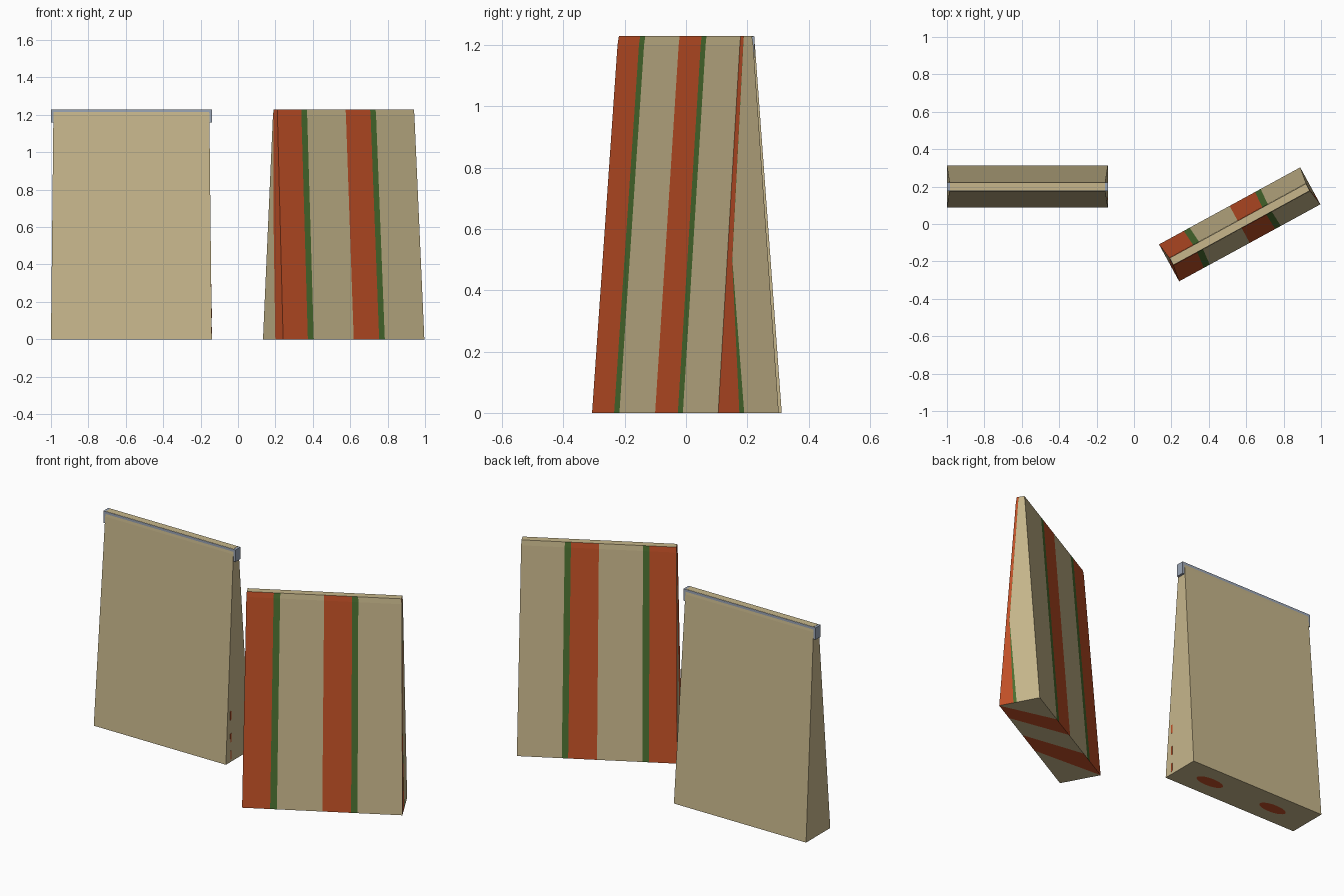
import bpy, bmesh, math
from mathutils import Vector, Matrix

if "Cube" in bpy.data.objects:
    bpy.data.objects.remove(bpy.data.objects["Cube"])

def material(name, rgb):
    m = bpy.data.materials.new(name)
    m.diffuse_color = (*rgb, 1)
    m.use_nodes = True
    m.node_tree.nodes["Principled BSDF"].inputs["Base Color"].default_value = m.diffuse_color
    return m

TAN, RED, GREEN, GREY = 0, 1, 2, 3
MATS = [material("tan paper", (0.57, 0.47, 0.26)),
        material("rust red", (0.54, 0.08, 0.02)),
        material("dark green", (0.07, 0.16, 0.03)),
        material("blue grey", (0.33, 0.38, 0.47))]

# Tapered bag levels: z, half width, half depth
LEVELS = [(0, 0.43, 0.1125), (1.2, 0.417, 0.025), (1.23, 0.415, 0.021)]
PLAIN = [(0, 1, TAN)]
STRIPES = [(0, .175, RED), (.175, .217, GREEN), (.217, .5, TAN),
           (.5, .68, RED), (.68, .72, GREEN), (.72, 1, TAN)]

def finish(bm, name, loc, angle):
    bmesh.ops.remove_doubles(bm, verts=bm.verts, dist=1e-5)
    me = bpy.data.meshes.new(name)
    bm.to_mesh(me)
    bm.free()
    ob = bpy.data.objects.new(name, me)
    for m in MATS:
        me.materials.append(m)
    ob.matrix_world = Matrix.Translation(loc) @ Matrix.Rotation(angle, 4, 'Z')
    bpy.context.collection.objects.link(ob)

def quad(bm, pts, mat):
    f = bm.faces.new([bm.verts.new(p) for p in pts])
    f.material_index = mat
    # wind every face away from the middle of the bag
    f.normal_update()
    if f.normal.dot(f.calc_center_median() - Vector((0, 0, 0.6))) < 0:
        f.normal_flip()

def bag(name, loc, angle, stripes, ends, base):
    bm = bmesh.new()
    # broad front and back, divided into upright stripes
    for (z0, w0, d0), (z1, w1, d1) in zip(LEVELS, LEVELS[1:]):
        for s in (-1, 1):
            for a, b, m in stripes:
                A, B = 2 * a - 1, 2 * b - 1
                quad(bm, [(A*w0, s*d0, z0), (B*w0, s*d0, z0),
                          (B*w1, s*d1, z1), (A*w1, s*d1, z1)], m)
    # narrow ends; cuts are depth fractions from the front at each height
    for side, rows in ends.items():
        for (z0, c0), (z1, c1) in zip(rows, rows[1:]):
            def point(z, f):
                for (za, wa, da), (zb, wb, db) in zip(LEVELS, LEVELS[1:]):
                    if z <= zb:
                        t = (z - za) / (zb - za)
                        return (side * (wa + (wb-wa)*t), (2*f - 1) * (da + (db-da)*t), z)
            e0, e1 = [0, *c0, 1], [0, *c1, 1]
            mats = {0: [TAN], 1: [RED, TAN], 2: [RED, GREEN, TAN]}[len(c0)]
            for i, m in enumerate(mats):
                quad(bm, [point(z0, e0[i]), point(z0, e0[i+1]),
                          point(z1, e1[i+1]), point(z1, e1[i])], m)
    # flat base with slanting bands (front range, back range)
    _, w, d = LEVELS[0]
    for (f0, f1), (b0, b1), m in base:
        quad(bm, [((2*f0-1)*w, -d, 0), ((2*f1-1)*w, -d, 0),
                  ((2*b1-1)*w, d, 0), ((2*b0-1)*w, d, 0)], m)
    # narrow top
    z, w, d = LEVELS[-1]
    quad(bm, [(-w, -d, z), (w, -d, z), (w, d, z), (-w, d, z)], TAN)
    finish(bm, name, loc, angle)

def box(name, centre, size, mat):
    bm = bmesh.new()
    bmesh.ops.create_cube(bm, size=1, matrix=Matrix.Diagonal((*size, 1)))
    for f in bm.faces:
        f.material_index = mat
    finish(bm, name, centre, 0)

LEFT = Vector((-0.57, 0.2, 0))

# plain bag with its clip
plain_end = [(0, []), (1.2, []), (1.23, [])]
bag("plain_bag", LEFT, 0, PLAIN, {-1: plain_end, 1: plain_end}, [((0, 1), (0, 1), TAN)])
box("top_clip", LEFT + Vector((0, 0, 1.194)), (0.86, 0.046, 0.07), GREY)

# small red marks on the base and end of the plain bag
for x in (-0.343, -0.765):
    bm = bmesh.new()
    bmesh.ops.create_circle(bm, cap_ends=True, segments=16, radius=1,
                            matrix=Matrix.Diagonal((0.085, 0.035, -1, 1)))
    for f in bm.faces:
        f.material_index = RED
        f.normal_update()
        if f.normal.z > 0:
            f.normal_flip()
    finish(bm, "base_mark", Vector((x, 0.2, -0.001)), 0)
for z in (0.04, 0.14, 0.27):
    box("end_mark", Vector((-0.14 - 0.0108 * z, 0.135, z)), (0.003, 0.01, 0.05), RED)

# striped bag, turned
bag("striped_bag", Vector((0.565, -0.002, 0)), math.radians(28.6), STRIPES,
    {1: [(0, [.35, .43]), (0.5, [.12, .125]), (1.2, [.25, .26]), (1.23, [.28, .29])],
     -1: [(0, [.39]), (0.6, [.54]), (1.2, [.85]), (1.23, [.9])]},
    [((0, .42), (0, 0.001), TAN), ((.42, .62), (.001, .28), RED),
     ((.62, .84), (.28, .52), TAN), ((.84, .999), (.52, .72), RED),
     ((.999, 1), (.72, 1), TAN)])
